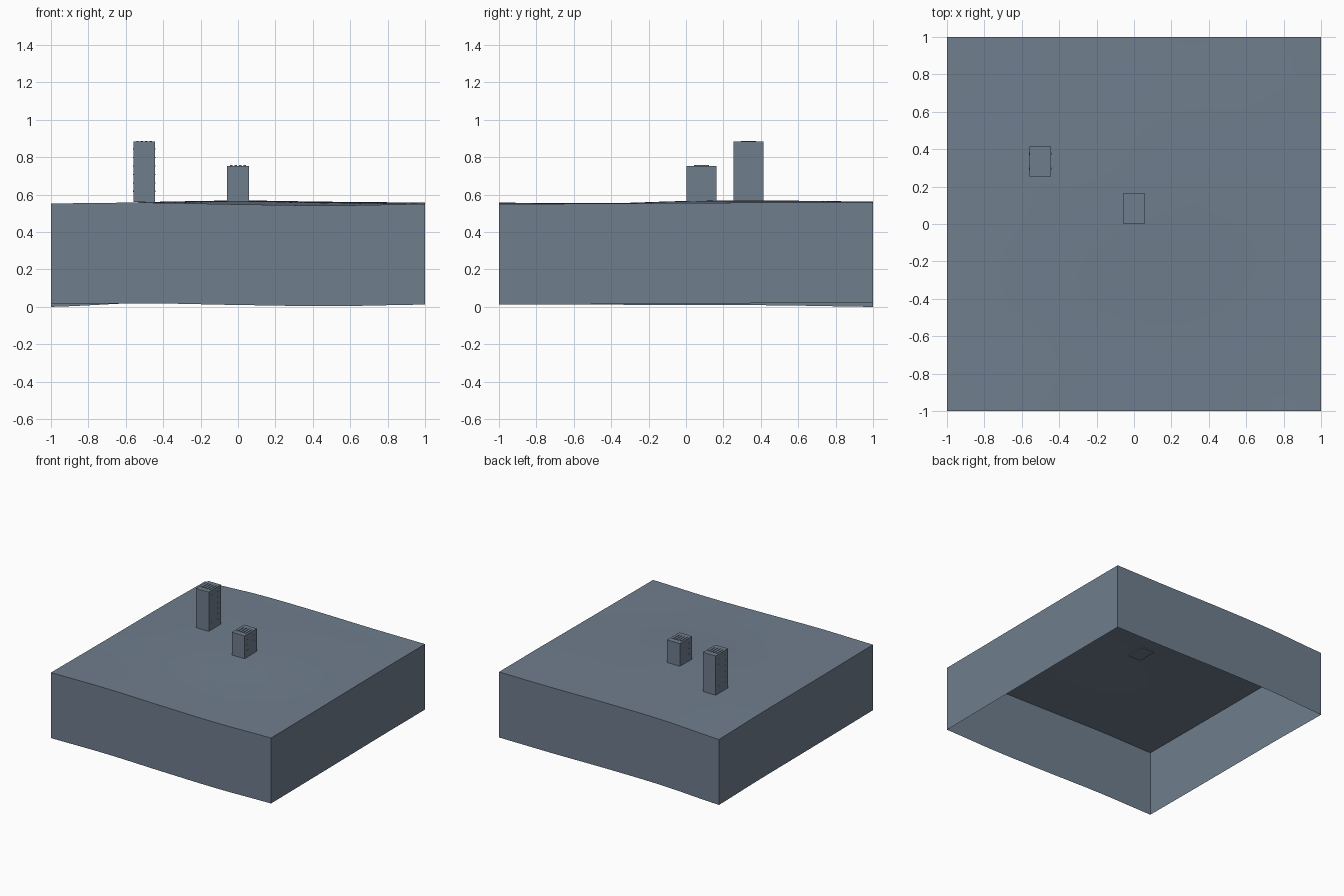
import bpy, bmesh, math
from mathutils import Vector

cube = bpy.data.objects.get("Cube")
if cube:
    bpy.data.objects.remove(cube, do_unlink=True)

slate = bpy.data.materials.new("slate_grey")
slate.use_nodes = True
COLOUR = (0.16, 0.208, 0.268, 1)
slate.diffuse_color = COLOUR
slate.node_tree.nodes["Principled BSDF"].inputs["Base Color"].default_value = COLOUR

# Relief control heights in thousandths, rows from front to back
RELIEF = [
    [3, 7, -2, -8, 0],
    [0, 4, 0, -4, 2],
    [-2, 8, 16, 8, 5],
    [-4, 10, 18, 12, 8],
    [-12, 10, 13, 8, 8],
]
LEVEL, DEPTH = 0.55, 0.538


def spline(values, t):
    """Smooth interpolation through evenly spaced values, t in -1..1."""
    u = (t + 1) / 2 * (len(values) - 1)
    i = min(int(u), len(values) - 2)
    f = u - i
    a, b, c, d = (values[max(0, min(len(values) - 1, i + k))] for k in (-1, 0, 1, 2))
    return b + f * ((c - a) + f * (2 * a - 5 * b + 4 * c - d + f * (3 * (b - c) + d - a))) / 2


def ground_height(x, y):
    return LEVEL + spline([spline(row, x) for row in RELIEF], y) / 1000


def add_object(name, bm):
    mesh = bpy.data.meshes.new(name)
    bm.to_mesh(mesh)
    bm.free()
    mesh.materials.append(slate)
    obj = bpy.data.objects.new(name, mesh)
    bpy.context.collection.objects.link(obj)
    return obj


def add_box(bm, low, high):
    corners = bmesh.ops.create_cube(bm, size=1)["verts"]
    low, high = Vector(low), Vector(high)
    bmesh.ops.scale(bm, vec=high - low, verts=corners)
    bmesh.ops.translate(bm, vec=(low + high) / 2, verts=corners)


# Undulating ground sheet with a hanging skirt, open underneath
bm = bmesh.new()
bmesh.ops.create_grid(bm, x_segments=32, y_segments=32, size=1)
for v in bm.verts:
    v.co.z = ground_height(max(-1, min(1, v.co.x)), max(-1, min(1, v.co.y)))
rim = [e for e in bm.edges if e.is_boundary]
skirt = bmesh.ops.extrude_edge_only(bm, edges=rim)["geom"]
bmesh.ops.translate(bm, vec=(0, 0, -DEPTH),
                    verts=[g for g in skirt if isinstance(g, bmesh.types.BMVert)])
ground = add_object("ground_block", bm)
bpy.context.view_layer.objects.active = ground
ground.select_set(True)
bpy.ops.object.shade_smooth_by_angle(angle=math.radians(30))


def tower(name, x, y, top):
    hx, hy, base = 0.058, 0.08, 0.56
    # Main shaft
    bm = bmesh.new()
    add_box(bm, (x - hx, y - hy, base), (x + hx, y + hy, top))
    add_object(name + "_shaft", bm)
    # Low parallel bars on the roof
    bm = bmesh.new()
    for k in range(4):
        bx = x + (k - 1.5) * 0.024
        add_box(bm, (bx - 0.006, y - 0.04, top - 0.002), (bx + 0.006, y + 0.04, top + 0.004))
    add_object(name + "_roof_bars", bm)
    # Small ledges on the two long sides
    bm = bmesh.new()
    rows = int((top - base - 0.03) / 0.045)
    for side in (-1, 1):
        for row in range(rows):
            z = top - 0.04 - row * 0.045
            for ly in (y - 0.04, y + 0.04):
                sx = x + side * hx
                add_box(bm, (sx - 0.002, ly - 0.006, z - 0.003), (sx + 0.002, ly + 0.006, z + 0.003))
    add_object(name + "_ledges", bm)


tower("short_tower", 0, 0.083, 0.754)
tower("tall_tower", -0.502, 0.335, 0.883)
